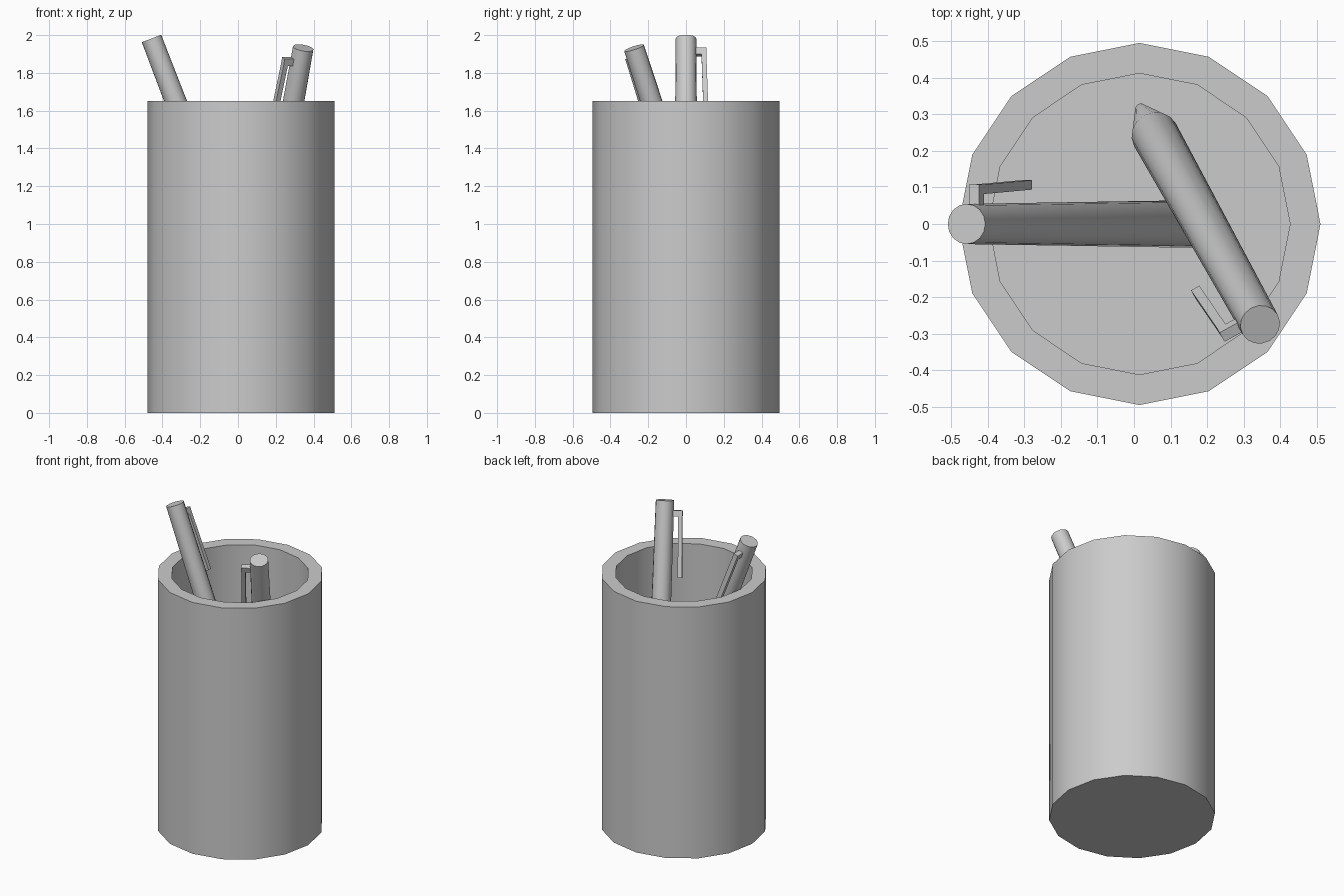
import bpy, bmesh, math
from mathutils import Matrix, Vector

cube = bpy.data.objects.get("Cube")
if cube:
    bpy.data.objects.remove(cube, do_unlink=True)

grey = bpy.data.materials.new("light grey")
grey.use_nodes = True
colour = (0.6, 0.6, 0.6, 1)
grey.diffuse_color = colour
grey.node_tree.nodes["Principled BSDF"].inputs["Base Color"].default_value = colour


def finish(bm, name, matrix, smooth):
    bmesh.ops.recalc_face_normals(bm, faces=bm.faces)
    mesh = bpy.data.meshes.new(name)
    bm.to_mesh(mesh)
    bm.free()
    mesh.materials.append(grey)
    obj = bpy.data.objects.new(name, mesh)
    bpy.context.collection.objects.link(obj)
    obj.matrix_world = matrix
    if smooth:
        bpy.ops.object.select_all(action='DESELECT')
        obj.select_set(True)
        bpy.context.view_layer.objects.active = obj
        bpy.ops.object.shade_smooth_by_angle(angle=math.radians(35))
    return obj


def lathe(name, profile, matrix, sides=16):
    """Closed turned solid: rings of (radius, height), capped at both ends."""
    bm = bmesh.new()
    rings = []
    for r, h in profile:
        angles = [2 * math.pi * i / sides for i in range(sides)]
        rings.append([bm.verts.new((r * math.cos(a), r * math.sin(a), h)) for a in angles])
    for low, high in zip(rings, rings[1:]):
        for i in range(sides):
            j = (i + 1) % sides
            bm.faces.new((low[i], low[j], high[j], high[i]))
    bm.faces.new(rings[0])
    bm.faces.new(rings[-1])
    return finish(bm, name, matrix, True)


def box(bm, x, y, z, lean=0):
    """Box from ranges; lean pushes its lower end outward along y."""
    verts = bmesh.ops.create_cube(bm, size=1)["verts"]
    for v in verts:
        low = v.co.z < 0
        v.co = Vector((x[v.co.x > 0], y[v.co.y > 0] + (lean if low else 0), z[v.co.z > 0]))


def pen(name, top, heading, tilt):
    """Pen hanging down from its top end, leaning so the tip points along heading."""
    place = (Matrix.Translation(top) @ Matrix.Rotation(math.radians(heading), 4, 'Z')
             @ Matrix.Rotation(-math.radians(tilt), 4, 'Y'))
    lathe(name + "_body", [(0.055, 0), (0.065, -1.71), (0.015, -1.945)], place)
    # Clip: short stub out of the barrel and a long thin bar
    bm = bmesh.new()
    box(bm, (-0.015, 0.015), (0.04, 0.108), (-0.095, -0.058))
    box(bm, (-0.015, 0.015), (0.082, 0.108), (-0.46, -0.095), lean=0.012)
    finish(bm, name + "_clip", place, False)


# Thick-walled cup with a solid floor
lathe("cup", [(0.495, 0), (0.495, 1.65), (0.412, 1.65), (0.412, 0.085)],
      Matrix.Translation((0.015, 0, 0)))

# Two pens leaning against the rim
pen("left_leaning_pen", (-0.458, 0, 1.982), 0, 21)
pen("right_leaning_pen", (0.345, -0.275, 1.932), 119, 20.3)
